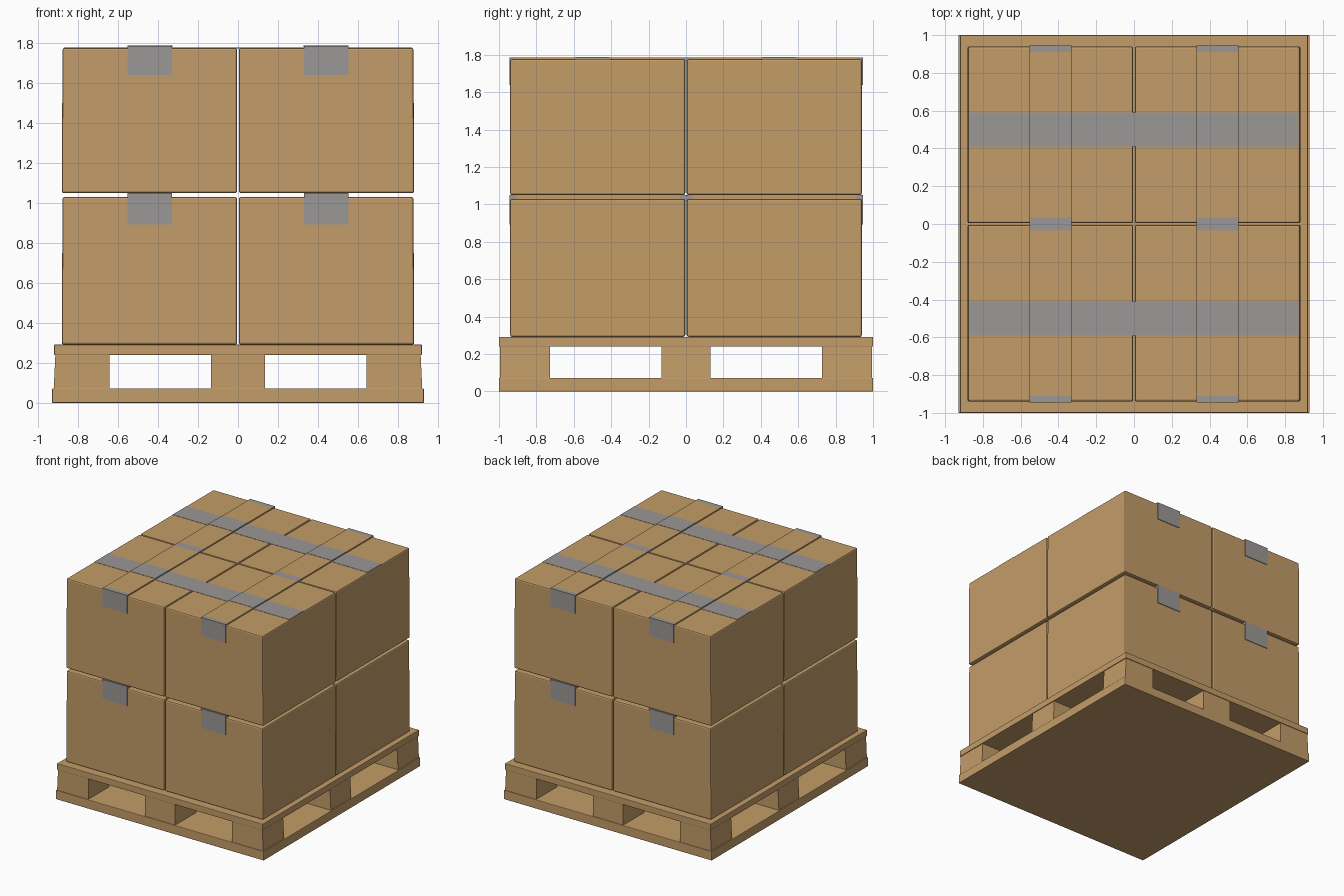
import bpy, bmesh
from mathutils import Matrix, Vector

if "Cube" in bpy.data.objects:
    bpy.data.objects.remove(bpy.data.objects["Cube"])


def material(name, rgb):
    m = bpy.data.materials.new(name)
    m.diffuse_color = (*rgb, 1)
    m.use_nodes = True
    m.node_tree.nodes["Principled BSDF"].inputs["Base Color"].default_value = m.diffuse_color
    return m


CARD = material("cardboard brown", (0.55, 0.335, 0.14))
GREY = material("tape grey", (0.33, 0.31, 0.31))


def block(name, x, y, z, mat, bevel=0.0, taper=0.0):
    """Box from (min, max) ranges; taper pulls the top outwards-facing x sides in."""
    bm = bmesh.new()
    size = Vector((x[1] - x[0], y[1] - y[0], z[1] - z[0]))
    mid = Vector((x[0] + x[1], y[0] + y[1], z[0] + z[1])) / 2
    bmesh.ops.create_cube(bm, size=1, matrix=Matrix.Translation(mid) @ Matrix.Diagonal((*size, 1)))
    for v in bm.verts:
        if taper and v.co.z > mid.z and abs(v.co.x) > 0.7:
            v.co.x -= taper if v.co.x > 0 else -taper
    if bevel:
        bmesh.ops.bevel(bm, geom=bm.edges[:], offset=bevel, segments=2,
                        profile=0.5, affect='EDGES')
    me = bpy.data.meshes.new(name)
    bm.to_mesh(me)
    bm.free()
    me.materials.append(mat)
    ob = bpy.data.objects.new(name, me)
    bpy.context.collection.objects.link(ob)
    return ob


def span(sign, a, b):
    return (a, b) if sign > 0 else (-b, -a)


# Pallet: solid base board, nine blocks, solid deck
block("pallet_base", (-0.93, 0.93), (-1, 1), (0, 0.073), CARD, 0.004)
block("pallet_deck", (-0.92, 0.92), (-1, 1), (0.24, 0.292), CARD, 0.004)
for bx in ((-0.922, -0.643), (-0.135, 0.135), (0.643, 0.922)):
    for by in ((-0.995, -0.728), (-0.13, 0.13), (0.728, 0.995)):
        block("pallet_block", bx, by, (0.073, 0.24), CARD, 0, 0.008)

# Two layers of four boxes: (bottom, top, flap strip top)
LAYERS = ((0.292, 1.03, 1.05), (1.05, 1.777, 1.787))
for z0, z1, zs in LAYERS:
    for sx in (-1, 1):
        tape_x = span(sx, 0.33, 0.552)
        for sy in (-1, 1):
            block("carton", span(sx, 0.004, 0.882), span(sy, 0.004, 0.94),
                  (z0, z1), CARD, 0.01, 0.004)
            # raised strip along the carton top, with grey tape ends
            block("top_strip", tape_x, span(sy, 0.034, 0.91), (z1 - 0.01, zs), CARD)
            block("tape_inner_end", tape_x, span(sy, 0.0, 0.034), (z1 - 0.01, zs), GREY)
            block("tape_outer_end", tape_x, span(sy, 0.91, 0.945), (z1 - 0.01, zs), GREY)
            block("tape_drop", tape_x, span(sy, 0.935, 0.945), (z1 - 0.137, z1 - 0.01), GREY)

# Grey bands across the top, on the cartons and over the strips
z1, zs = LAYERS[1][1:]
for sx in (-1, 1):
    for sy in (-1, 1):
        band_y = span(sy, 0.41, 0.59)
        block("band_on_carton", span(sx, 0.0, 0.872), band_y, (z1 - 0.003, z1 + 0.002), GREY)
        block("band_on_strip", span(sx, 0.329, 0.553), band_y, (zs - 0.006, zs + 0.002), GREY)
